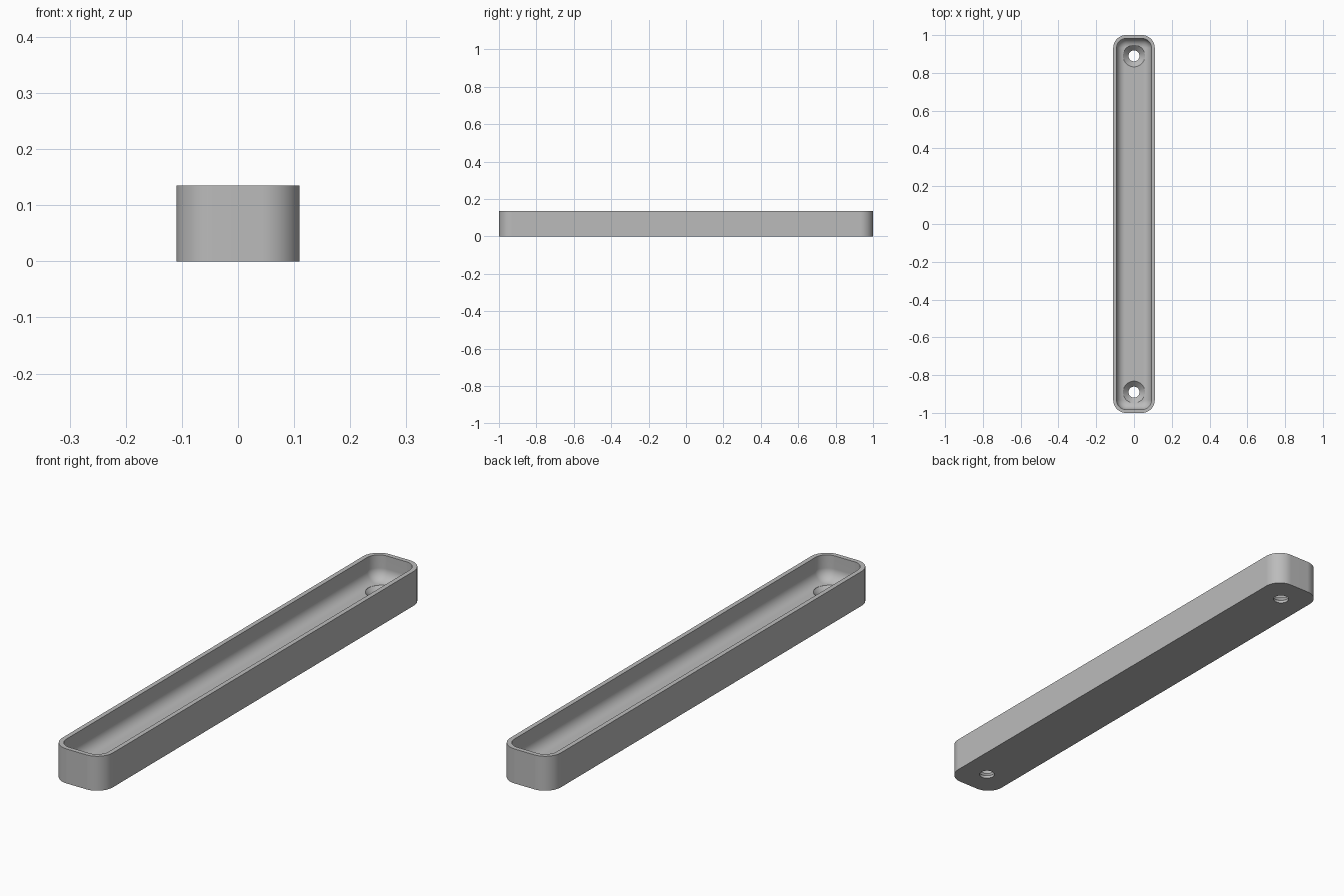
import bpy, bmesh
from math import sin, cos, pi, radians

if "Cube" in bpy.data.objects:
    bpy.data.objects.remove(bpy.data.objects["Cube"])

HALF_X, HALF_Y, HEIGHT = 0.11, 1.0, 0.135
CORNER, WALL, FLOOR, FILLET = 0.068, 0.018, 0.04, 0.044
HOLE_Y, HOLE_R, SINK_R = 0.89, 0.029, 0.058

grey = bpy.data.materials.new("plain grey")
grey.use_nodes = True
colour = (0.5, 0.5, 0.5, 1)
grey.diffuse_color = colour
grey.node_tree.nodes["Principled BSDF"].inputs["Base Color"].default_value = colour


def rounded_ring(bm, inset, z, steps=12):
    """Rounded rectangle of vertices, pulled in from the outer outline."""
    r = max(CORNER - inset, 0.005)
    cx, cy = HALF_X - inset - r, HALF_Y - inset - r
    ring = []
    for i, (sx, sy) in enumerate([(1, 1), (-1, 1), (-1, -1), (1, -1)]):
        for k in range(steps + 1):
            a = (i + k / steps) * pi / 2
            ring.append(bm.verts.new((sx * cx + r * cos(a), sy * cy + r * sin(a), z)))
    return ring


def circle_ring(bm, y, r, z, n=48):
    return [bm.verts.new((r * cos(2 * pi * k / n), y + r * sin(2 * pi * k / n), z))
            for k in range(n)]


def loft(bm, rings):
    """Skin consecutive rings and cap both ends."""
    for a, b in zip(rings, rings[1:]):
        for k in range(len(a)):
            j = (k + 1) % len(a)
            bm.faces.new((a[k], a[j], b[j], b[k]))
    bm.faces.new(rings[0][::-1])
    bm.faces.new(rings[-1])


def make_object(name, bm):
    bmesh.ops.recalc_face_normals(bm, faces=bm.faces)
    mesh = bpy.data.meshes.new(name)
    bm.to_mesh(mesh)
    bm.free()
    mesh.materials.append(grey)
    obj = bpy.data.objects.new(name, mesh)
    bpy.context.collection.objects.link(obj)
    return obj


# Tray: outer wall, flat rim, inner wall and rounded transition to the floor
bm = bmesh.new()
rings = [rounded_ring(bm, 0, 0), rounded_ring(bm, 0, HEIGHT), rounded_ring(bm, WALL, HEIGHT)]
for k in range(11):
    a = k / 10 * pi / 2
    rings.append(rounded_ring(bm, WALL + FILLET * (1 - cos(a)),
                              FLOOR + FILLET * (1 - sin(a))))
loft(bm, rings)
tray = make_object("tray", bm)

# Countersunk screw holes
bm = bmesh.new()
sink_bottom = FLOOR - (SINK_R - HOLE_R)
for y in (-HOLE_Y, HOLE_Y):
    loft(bm, [circle_ring(bm, y, r, z) for r, z in
              ((HOLE_R, -0.05), (HOLE_R, sink_bottom), (SINK_R, FLOOR), (SINK_R, 0.1))])
cutter = make_object("screw_hole_cutter", bm)
cutter.hide_render = True

cut = tray.modifiers.new("screw holes", 'BOOLEAN')
cut.object = cutter
cut.solver = 'EXACT'
bpy.ops.object.select_all(action='DESELECT')
bpy.context.view_layer.objects.active = tray
tray.select_set(True)
bpy.ops.object.modifier_apply(modifier=cut.name)
bpy.data.objects.remove(cutter)

# Smooth curves, crisp edges, flat floor
bpy.ops.object.shade_smooth_by_angle(angle=radians(30))
weighted = tray.modifiers.new("flat faces", 'WEIGHTED_NORMAL')
weighted.keep_sharp = True
